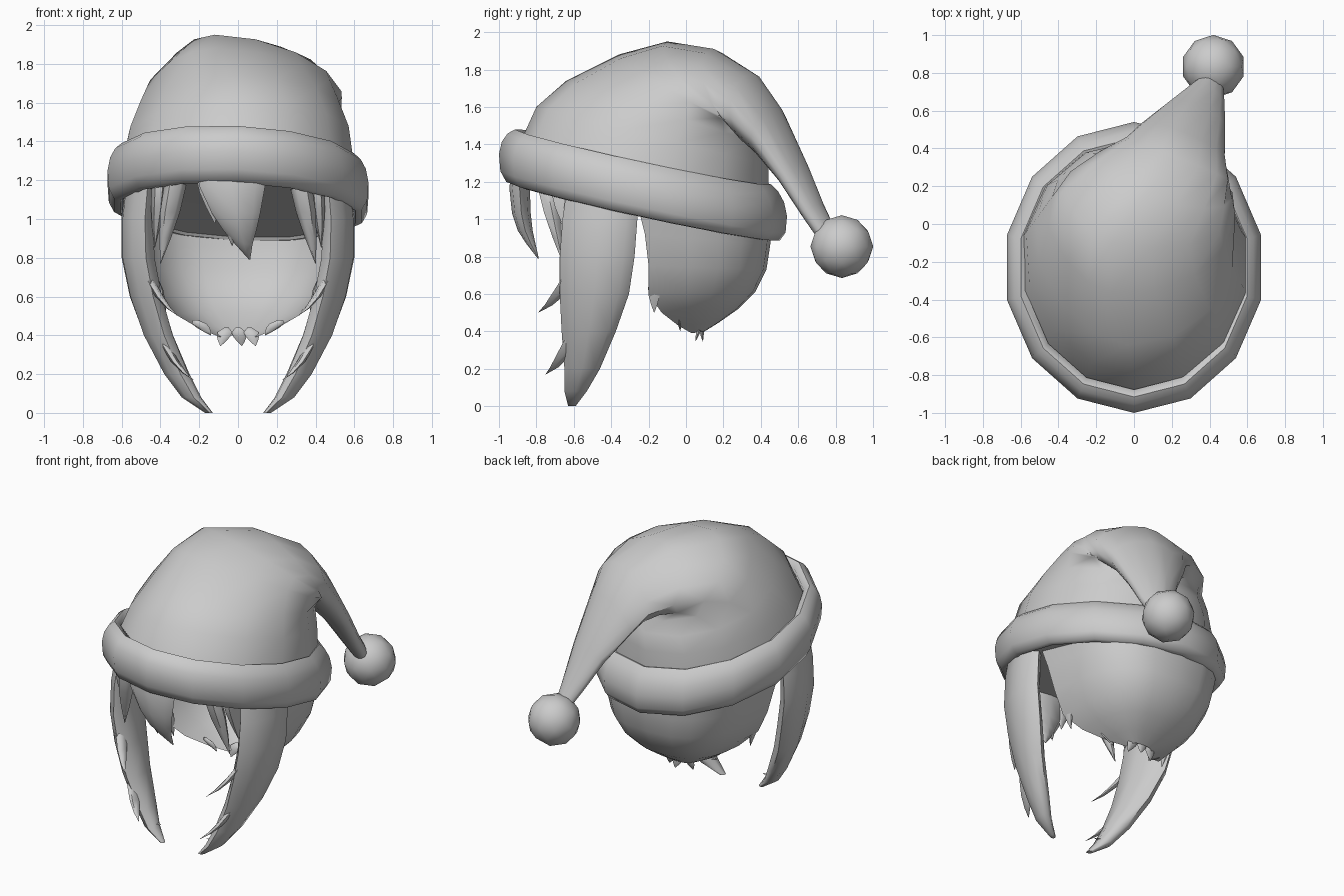
import bpy, bmesh, math
from mathutils import Vector

cube = bpy.data.objects.get("Cube")
if cube:
    bpy.data.objects.remove(cube, do_unlink=True)

grey = bpy.data.materials.new("plain grey")
grey.use_nodes = True
tone = (0.6, 0.6, 0.6, 1)
grey.diffuse_color = tone
grey.node_tree.nodes["Principled BSDF"].inputs["Base Color"].default_value = tone


def finish(name, bm):
    """Turn a bmesh into a smooth grey object."""
    bmesh.ops.recalc_face_normals(bm, faces=bm.faces)
    mesh = bpy.data.meshes.new(name)
    bm.to_mesh(mesh)
    bm.free()
    mesh.materials.append(grey)
    ob = bpy.data.objects.new(name, mesh)
    bpy.context.collection.objects.link(ob)
    bpy.ops.object.select_all(action="DESELECT")
    ob.select_set(True)
    bpy.context.view_layer.objects.active = ob
    bpy.ops.object.shade_smooth_by_angle(angle=math.radians(60))


def loft(name, rings, closed=True, start=False, end=False, join=False):
    """Bridge rings of points, optionally capping or joining the ends."""
    bm = bmesh.new()
    rows = [[bm.verts.new(p) for p in ring] for ring in rings]
    pairs = list(zip(rows, rows[1:]))
    if join:
        pairs.append((rows[-1], rows[0]))
    n = len(rows[0])
    for a, b in pairs:
        for i in range(n if closed else n - 1):
            j = (i + 1) % n
            bm.faces.new((a[i], a[j], b[j], b[i]))
    if start:
        bm.faces.new(rows[0])
    if end:
        bm.faces.new(rows[-1])
    finish(name, bm)


def turn(n):
    return [2 * math.pi * i / n for i in range(n)]


SIDES = 14


def brim_ring(s, dz):
    """Oval ring at scale s, raised dz above the sloping brim plane."""
    ring = []
    for a in turn(SIDES):
        x, y = .69 * s * math.sin(a), -.23 - .77 * s * math.cos(a)
        ring.append((x, y, 1.18 - .215 * (y + .22) - .045 * x + dz))
    return ring


# Fur brim: a rounded section swept round a tilted oval
section = [(.87, -.1), (.9, -.145), (.95, -.14), (.99, -.09), (1, 0),
           (.98, .07), (.94, .12), (.89, .15), (.84, .13)]
loft("hat_brim", [brim_ring(s, dz) for s, dz in section], join=True)

# Lining that closes the hat from below
loft("hat_lining", [brim_ring(.9, -.13), brim_ring(.45, -.125), brim_ring(.05, -.12)],
     end=True)

# Hat: rings that fan over from the brim into the drooping tail,
# each with an upper point, a lower point, a half width and a twist
hat = [((0, -.9, 1.38), (0, .44, 1.1), .615, 0),
       ((0, -.8, 1.6), (0, .44, 1.29), .585, 0),
       ((-.03, -.64, 1.74), (.03, .42, 1.4), .54, .03),
       ((-.12, -.36, 1.88), (.16, .37, 1.46), .5, .12),
       ((-.12, -.1, 1.95), (.24, .34, 1.47), .46, .25),
       ((.06, .15, 1.91), (.24, .33, 1.45), .38, .35),
       ((.22, .36, 1.78), (.24, .34, 1.41), .3, .4),
       ((.26, .49, 1.6), (.26, .41, 1.34), .245, .4),
       ((.33, .64, 1.29), (.33, .52, 1.2), .17, .4),
       ((.38, .73, 1.08), (.38, .63, 1.02), .11, .4),
       ((.41, .79, .96), (.41, .7, .91), .07, .4)]
rings = []
for i, (upper, lower, w, twist) in enumerate(hat):
    mid = (Vector(upper) + Vector(lower)) / 2
    half = Vector(upper) - mid
    across = Vector((math.cos(twist), -math.sin(twist), 0)) * w
    ring = []
    for a in turn(SIDES):
        c, s = math.cos(a), math.sin(a)
        if s < 0 < c:
            s *= 1 - min(.4, .13 * i) * c  # flatter right shoulder
        ring.append(mid + half * c + across * s)
    rings.append(ring)
loft("hat", rings, end=True)

# Pompom
bm = bmesh.new()
bmesh.ops.create_icosphere(bm, subdivisions=2, radius=.168)
bmesh.ops.translate(bm, verts=bm.verts, vec=(.42, .833, .853))
finish("pompom", bm)

# Back hair: open half bowl; half width, side y, back y, side z, back z
bowl = [(.55, -.26, .46, 1.08, .95), (.52, -.22, .45, .92, .86), (.48, -.2, .43, .75, .73),
        (.41, -.2, .37, .6, .61), (.31, -.13, .28, .5, .52),
        (.19, -.04, .18, .43, .45), (.09, .03, .1, .39, .4)]
rings = []
for w, sy, by, sz, bz in bowl:
    ring = []
    for i in range(13):
        a = math.pi * i / 12
        s = max(0, math.sin(a)) ** .75
        c = math.copysign(abs(math.cos(a)) ** .75, math.cos(a))
        ring.append((w * c, sy + (by - sy) * s, sz + (bz - sz) * s))
    rings.append(ring)
loft("back_hair", rings, closed=False)


def lock(name, path, shear=0.0, mirror=False, n=8):
    """Hair lock from (x, y, z, half x, half y) sections; mirrored for the right."""
    for side in (1, -1) if mirror else (1,):
        rings = [[(side * (x + hx * math.cos(a) + shear * hy * math.sin(a)),
                   y + hy * math.sin(a), z) for a in turn(n)]
                 for x, y, z, hx, hy in path]
        label = name if not mirror else ("left_" if side > 0 else "right_") + name
        loft(label, rings, start=True, end=True)


def tuft(name, root, tip, w, d, sag=.04, mirror=False):
    """Leaf-shaped strand that bows on its way from root to tip."""
    a, b = Vector(root), Vector(tip)
    path = []
    for t, k in ((0, .3), (.25, .95), (.5, .85), (.75, .5), (1, .03)):
        p = a.lerp(b, t) - Vector((0, 0, sag * 4 * t * (1 - t)))
        path.append((*p, w * k, d * k))
    lock(name, path, mirror=mirror, n=6)


# Long side locks with the tufts that break off their front edges
lock("side_lock", [(.5, -.44, 1.22, .07, .19), (.52, -.46, 1, .075, .2),
                   (.515, -.475, .8, .08, .2), (.475, -.49, .6, .08, .185),
                   (.41, -.52, .4, .075, .145), (.315, -.555, .2, .065, .095),
                   (.24, -.59, .08, .05, .06), (.15, -.61, 0, .02, .02)],
     shear=.2, mirror=True)
tuft("upper_tuft", (.5, -.57, .78), (.31, -.79, .5), .025, .05, mirror=True)
tuft("lower_tuft", (.42, -.57, .44), (.23, -.75, .17), .025, .05, mirror=True)
tuft("tip_tuft", (.33, -.57, .22), (.17, -.59, .1), .025, .03, mirror=True)

# Fringe: a central forelock with split tips and a strand at each temple
lock("forelock", [(-.03, -.87, 1.3, .19, .05), (-.03, -.89, 1.17, .17, .055),
                  (-.01, -.88, 1.03, .125, .05), (.01, -.86, .94, .085, .04),
                  (.03, -.83, .87, .045, .025), (.06, -.79, .79, .003, .003)])
tuft("forelock_tip", (-.04, -.88, 1.05), (-.03, -.83, .86), .04, .03, 0)
tuft("forelock_wisp", (-.16, -.87, 1.3), (-.12, -.85, .98), .07, .03, 0)
tuft("temple_strand", (.3, -.77, 1.3), (.4, -.66, .77), .06, .06, 0, mirror=True)
tuft("brow_strand", (.4, -.68, 1.27), (.43, -.6, .85), .04, .08, 0, mirror=True)

# Ragged nape ends
for x, tx, ty in ((-.06, -.09, .05), (0, .02, .09), (.06, .09, .05)):
    tuft("nape_tuft", (x, .08, .44), (tx, ty, .345), .04, .015, 0)
tuft("nape_side_tuft", (.41, -.17, .68), (.37, -.17, .5), .015, .04, 0, mirror=True)
tuft("nape_mid_tuft", (.22, -.04, .48), (.14, -.03, .4), .04, .012, 0, mirror=True)
